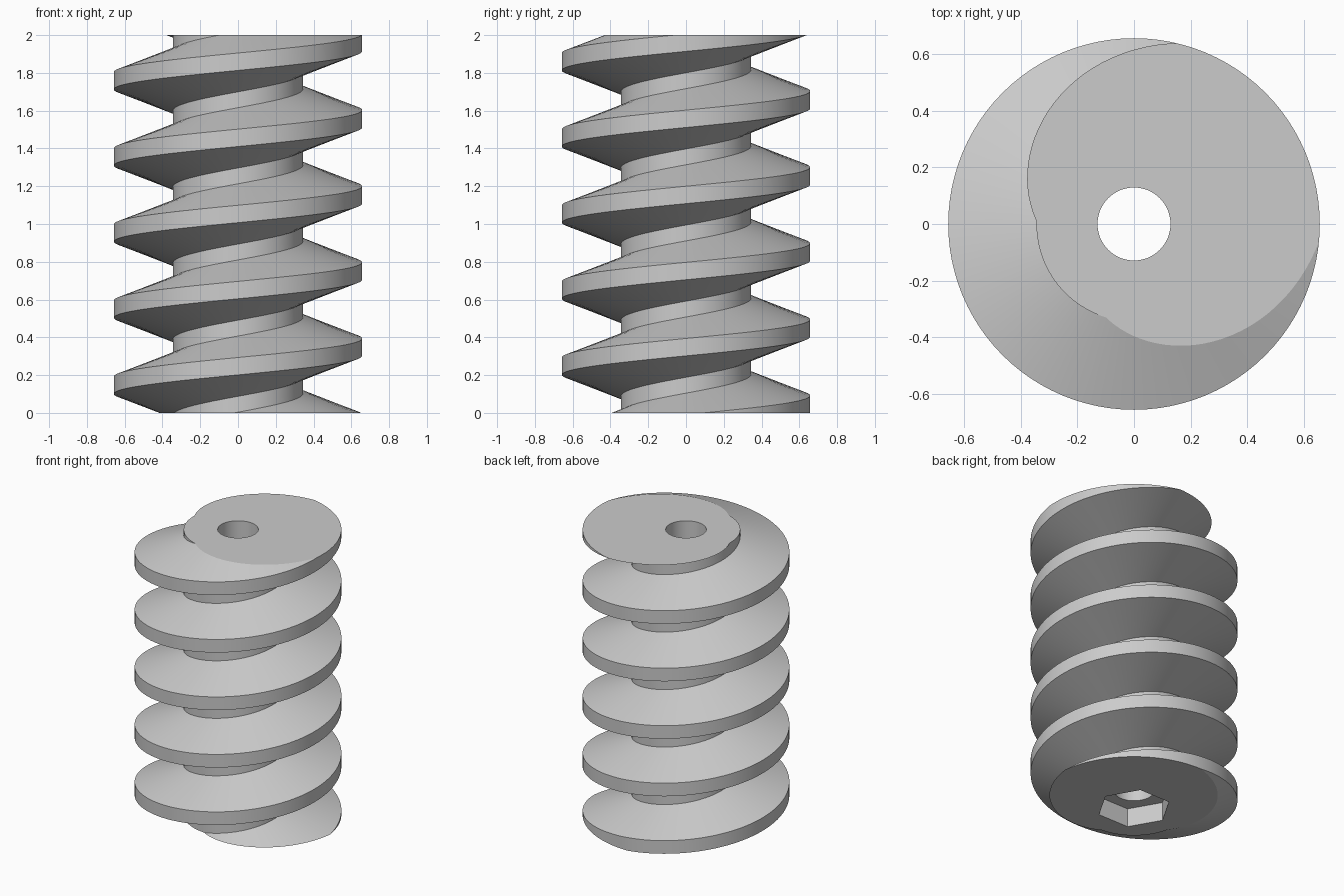
import bpy
import bmesh
from math import cos, sin, tan, tau, radians

if "Cube" in bpy.data.objects:
    bpy.data.objects.remove(bpy.data.objects["Cube"], do_unlink=True)

HEIGHT = 2.0
CREST_R, ROOT_R = 0.657, 0.345
PITCH, CREST_W, START_Z = 0.403, 0.092, 0.348
BORE_R, HEX_R, HEX_DEPTH = 0.129, 0.236, 0.13
STEPS, FIRST_TURN, TURNS = 96, -3, 10

# Plain grey metal
grey = bpy.data.materials.new("grey_metal")
grey.use_nodes = True
colour = (0.6, 0.6, 0.6, 1)
grey.diffuse_color = colour
grey.node_tree.nodes["Principled BSDF"].inputs["Base Color"].default_value = colour

bm = bmesh.new()


def ring(radius, z, sides):
    verts = [bm.verts.new((radius * cos(tau * i / sides), radius * sin(tau * i / sides), z))
             for i in range(sides)]
    edges = [bm.edges.new((verts[i], verts[(i + 1) % sides])) for i in range(sides)]
    return verts, edges


def wall(low, high):
    n = len(low)
    for i in range(n):
        bm.faces.new((low[i], low[(i + 1) % n], high[(i + 1) % n], high[i]))


def cap(edges):
    bmesh.ops.triangle_fill(bm, edges=edges, use_beauty=True)


def rim(z):
    return [e for e in bm.edges if e.is_boundary and all(abs(v.co.z - z) < 1e-4 for v in e.verts)]


# Trapezoid thread section swept along a right-handed helix, with the root between turns
half = CREST_W / 2
foot = half + (CREST_R - ROOT_R) * tan(radians(20))
section = [(ROOT_R, -foot), (CREST_R, -half), (CREST_R, half), (ROOT_R, foot)]
rows = []
for i in range(TURNS * STEPS + 1):
    turn = FIRST_TURN + i / STEPS
    a = tau * turn
    rows.append([bm.verts.new((r * cos(a), r * sin(a), START_Z + PITCH * turn + dz))
                 for r, dz in section])
for i in range((TURNS - 1) * STEPS):
    here = rows[i] + [rows[i + STEPS][0]]
    after = rows[i + 1] + [rows[i + STEPS + 1][0]]
    for j in range(4):
        bm.faces.new((here[j], after[j], after[j + 1], here[j + 1]))

# Trim both ends flat
for z, direction in ((0, -1), (HEIGHT, 1)):
    bmesh.ops.bisect_plane(bm, geom=bm.verts[:] + bm.edges[:] + bm.faces[:], dist=1e-5,
                           plane_co=(0, 0, z), plane_no=(0, 0, direction), clear_outer=True)
bmesh.ops.delete(bm, geom=[v for v in bm.verts if not v.link_faces], context='VERTS')
bmesh.ops.remove_doubles(bm, verts=bm.verts[:], dist=1e-5)
bottom_rim, top_rim = rim(0), rim(HEIGHT)

# Bore and hexagonal drive socket, joined to the end faces
hex_low, hex_low_edges = ring(HEX_R, 0, 6)
hex_high, hex_high_edges = ring(HEX_R, HEX_DEPTH, 6)
bore_low, bore_low_edges = ring(BORE_R, HEX_DEPTH, 64)
bore_high, bore_high_edges = ring(BORE_R, HEIGHT, 64)
cap(bottom_rim + hex_low_edges)
cap(hex_high_edges + bore_low_edges)
cap(top_rim + bore_high_edges)
wall(hex_low, hex_high)
wall(bore_low, bore_high)
bmesh.ops.recalc_face_normals(bm, faces=bm.faces[:])

mesh = bpy.data.meshes.new("worm_screw")
bm.to_mesh(mesh)
bm.free()
mesh.materials.append(grey)
worm = bpy.data.objects.new("worm_screw", mesh)
bpy.context.collection.objects.link(worm)

bpy.ops.object.select_all(action='DESELECT')
worm.select_set(True)
bpy.context.view_layer.objects.active = worm
bpy.ops.object.shade_smooth_by_angle(angle=radians(15))
